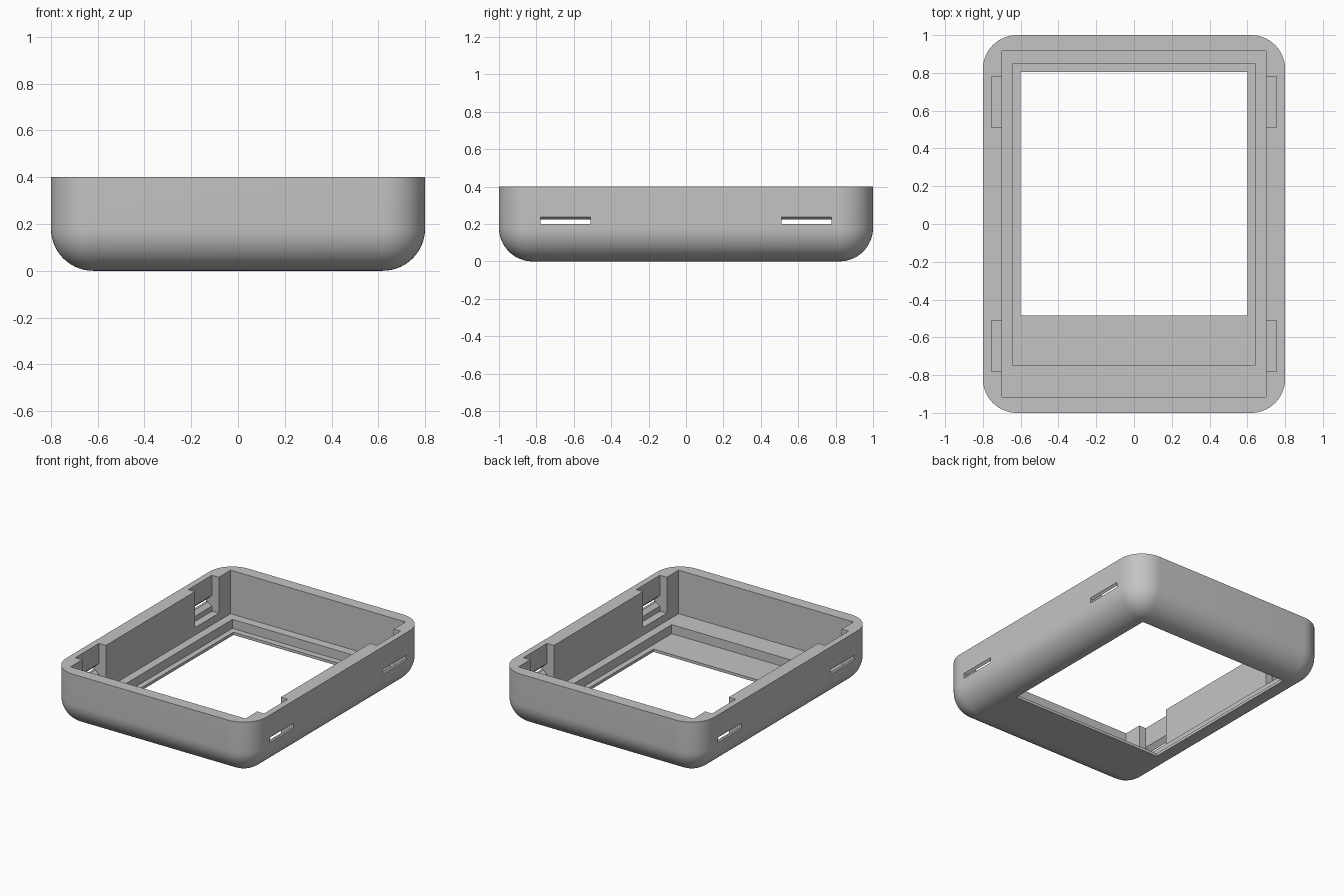
import bpy, bmesh

old = bpy.data.objects.get("Cube")
if old:
    bpy.data.objects.remove(old, do_unlink=True)

grey = bpy.data.materials.new("plain grey")
grey.use_nodes = True
colour = (0.55, 0.55, 0.55, 1)
grey.diffuse_color = colour
grey.node_tree.nodes["Principled BSDF"].inputs["Base Color"].default_value = colour


def finish(bm, name):
    bmesh.ops.recalc_face_normals(bm, faces=bm.faces)
    mesh = bpy.data.meshes.new(name)
    bm.to_mesh(mesh)
    bm.free()
    mesh.materials.append(grey)
    ob = bpy.data.objects.new(name, mesh)
    bpy.context.collection.objects.link(ob)
    return ob


def box_bm(x0, x1, y0, y1, z0, z1):
    bm = bmesh.new()
    bmesh.ops.create_cube(bm, size=1)
    for v in bm.verts:
        v.co.x = x1 if v.co.x > 0 else x0
        v.co.y = y1 if v.co.y > 0 else y0
        v.co.z = z1 if v.co.z > 0 else z0
    return bm


def prism_y(profile, side, y0, y1, name):
    """Extrude an x-z profile along y, mirrored to the given side."""
    bm = bmesh.new()
    face = bm.faces.new([bm.verts.new((side * x, y0, z)) for x, z in profile])
    out = bmesh.ops.extrude_face_region(bm, geom=[face])
    for v in out["geom"]:
        if isinstance(v, bmesh.types.BMVert):
            v.co.y = y1
    return finish(bm, name)


# Outer shell: rounded upright corners and rounded bottom, square top rim
HEIGHT = 0.4
bm = box_bm(-0.8, 0.8, -1, 1, 0, HEIGHT)
edges = [e for e in bm.edges if min(v.co.z for v in e.verts) < HEIGHT / 2]
bmesh.ops.bevel(bm, geom=edges, offset=0.18, offset_type='OFFSET',
                segments=14, profile=0.5, affect='EDGES')
case = finish(bm, "case_shell")

# Main cavity, stepped screen recess and the window through the floor
cutters = [
    finish(box_bm(-0.70, 0.70, -0.915, 0.915, 0.085, 0.6), "cavity_cutter"),
    finish(box_bm(-0.64, 0.64, -0.75, 0.85, 0.02, 0.3), "recess_cutter"),
    finish(box_bm(-0.60, 0.60, -0.485, 0.805, -0.2, 0.2), "window_cutter"),
]

# Four strap pockets with a slot through the side wall
pocket = [(0.66, 0.14), (0.755, 0.14), (0.755, 0.6), (0.66, 0.6)]
slot = [(0.82, 0.20), (0.82, 0.255), (0.785, 0.225),
        (0.74, 0.27), (0.74, 0.165), (0.785, 0.20)]
for side in (-1, 1):
    for y0, y1 in ((-0.78, -0.51), (0.51, 0.78)):
        cutters.append(prism_y(pocket, side, y0, y1, "pocket_cutter"))
        cutters.append(prism_y(slot, side, y0 + 0.001, y1 - 0.001, "slot_cutter"))

for c in cutters:
    c.hide_render = True
    mod = case.modifiers.new(c.name, 'BOOLEAN')
    mod.operation = 'DIFFERENCE'
    mod.solver = 'EXACT'
    mod.object = c

# Bake the cuts, then drop the cutters
bpy.context.view_layer.update()
graph = bpy.context.evaluated_depsgraph_get()
baked = bpy.data.meshes.new_from_object(case.evaluated_get(graph))
case.modifiers.clear()
case.data = baked
for c in cutters:
    bpy.data.objects.remove(c, do_unlink=True)

# Smooth rounded skin, crisp cut edges
for o in bpy.context.selected_objects:
    o.select_set(False)
case.select_set(True)
bpy.context.view_layer.objects.active = case
bpy.ops.object.shade_smooth_by_angle(angle=0.5)
